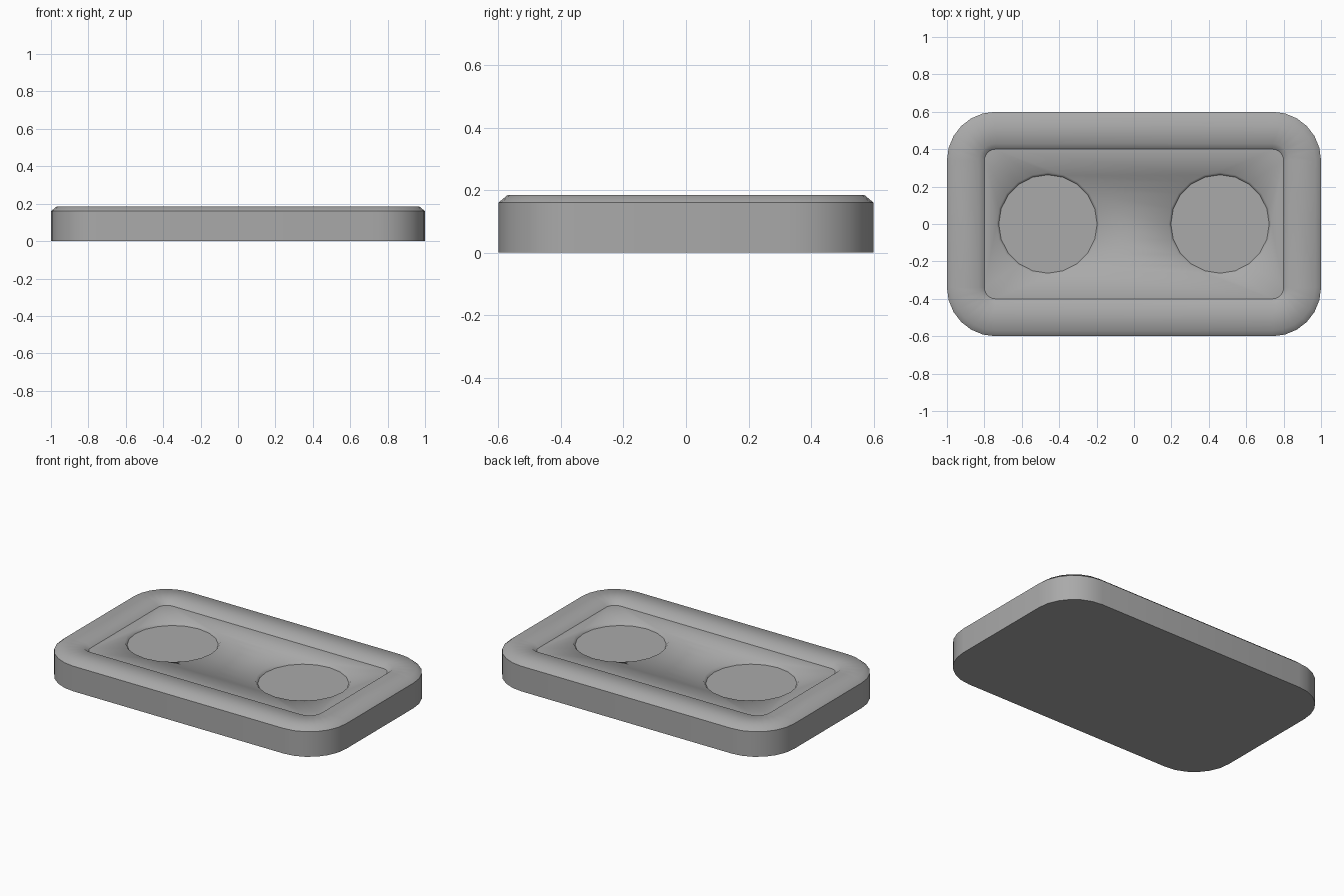
import bpy
import bmesh
from math import cos, sin, pi

cube = bpy.data.objects.get("Cube")
if cube:
    bpy.data.objects.remove(cube, do_unlink=True)

HALF_X, HALF_Y, CORNER = 1.0, 0.6, 0.26
CORNER_STEPS = 6
# Tray cross-section, outside to inside: (inset from the outline, height)
PROFILE = [(0, 0), (0, 0.16), (0.03, 0.185), (0.17, 0.185), (0.2, 0.16)]
FLOOR_Z, WELL_Z = 0.16, 0.142
WELL_X, WELL_TOP, WELL_BOTTOM, WELL_SIDES = 0.46, 0.275, 0.263, 20

grey = bpy.data.materials.new("plain_grey")
grey.use_nodes = True
grey.diffuse_color = (0.4, 0.4, 0.4, 1)
grey.node_tree.nodes["Principled BSDF"].inputs["Base Color"].default_value = grey.diffuse_color

bm = bmesh.new()


def rounded_loop(inset, z):
    """Rounded rectangle, concentric with the outline."""
    r = CORNER - inset
    verts = []
    for quarter, (sx, sy) in enumerate([(1, 1), (-1, 1), (-1, -1), (1, -1)]):
        for i in range(CORNER_STEPS + 1):
            a = (quarter + i / CORNER_STEPS) * pi / 2
            verts.append(bm.verts.new((sx * (HALF_X - CORNER) + r * cos(a),
                                       sy * (HALF_Y - CORNER) + r * sin(a), z)))
    return verts


def circle_loop(x, r, z):
    angles = [2 * pi * i / WELL_SIDES for i in range(WELL_SIDES)]
    return [bm.verts.new((x + r * cos(a), r * sin(a), z)) for a in angles]


def pairs(loop):
    return list(zip(loop, loop[1:] + loop[:1]))


def bridge(lower, upper):
    for (a, b), (c, d) in zip(pairs(lower), pairs(upper)):
        bm.faces.new((a, b, d, c))


def edges_of(loop):
    return [bm.edges.get(p) for p in pairs(loop)]


# Outer wall and rim
loops = [rounded_loop(*p) for p in PROFILE]
for outer, inner in zip(loops, loops[1:]):
    bridge(outer, inner)
bm.faces.new(loops[0][::-1])
sharp = edges_of(loops[0]) + edges_of(loops[1]) + edges_of(loops[-1])

# Two shallow round wells
floor_edges = edges_of(loops[-1])
for side in (-1, 1):
    top = circle_loop(side * WELL_X, WELL_TOP, FLOOR_Z)
    bottom = circle_loop(side * WELL_X, WELL_BOTTOM, WELL_Z)
    bridge(top, bottom)
    bm.faces.new(bottom)
    floor_edges += edges_of(top)
    sharp += edges_of(bottom)

# Floor around the wells
bmesh.ops.triangle_fill(bm, edges=floor_edges, use_beauty=True, normal=(0, 0, 1))
bmesh.ops.recalc_face_normals(bm, faces=bm.faces[:])

for face in bm.faces:
    face.smooth = True
for edge in sharp:
    edge.smooth = False

mesh = bpy.data.meshes.new("tray")
bm.to_mesh(mesh)
bm.free()
mesh.materials.append(grey)
tray = bpy.data.objects.new("tray", mesh)
bpy.context.scene.collection.objects.link(tray)
